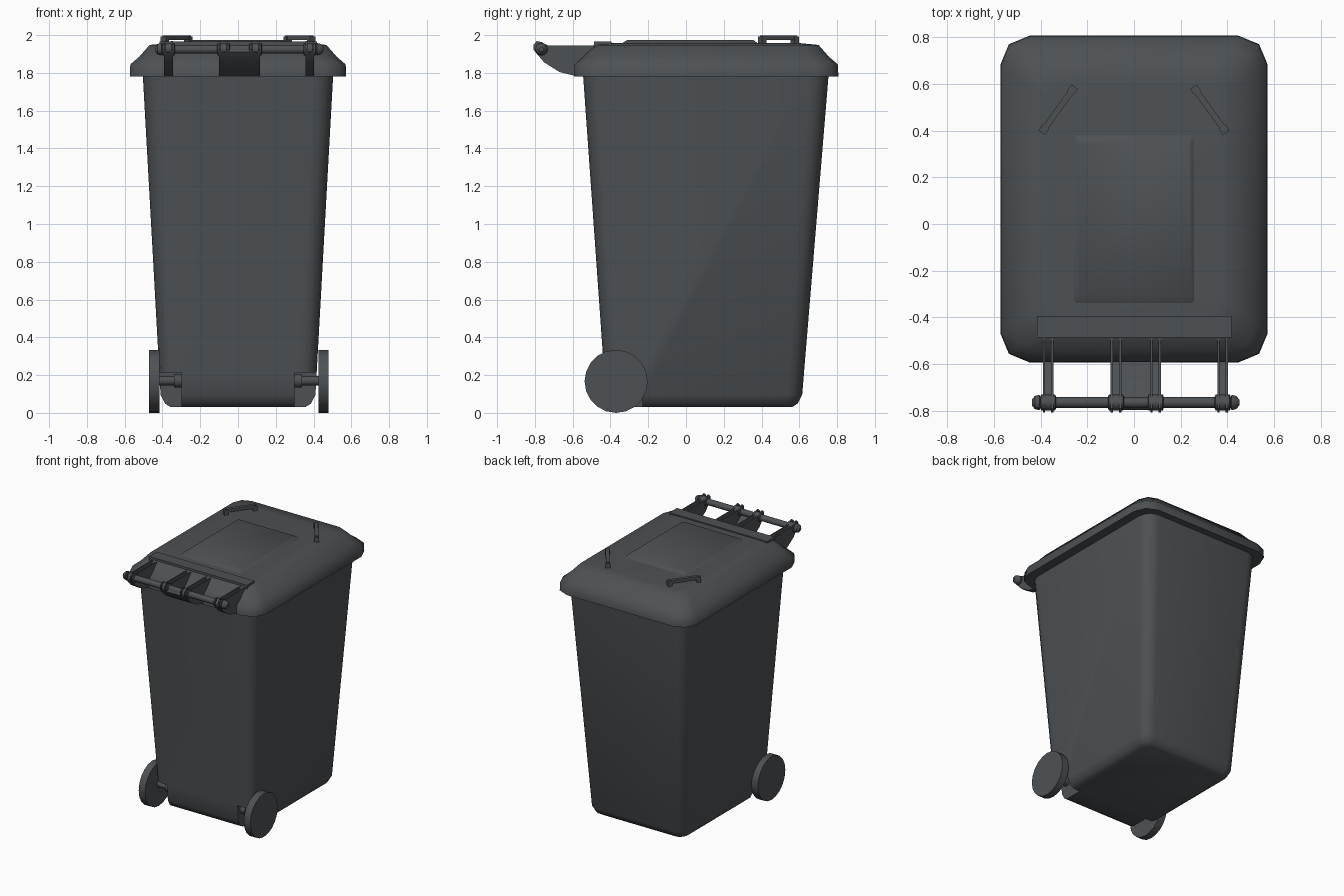
import bpy, bmesh, math
from mathutils import Vector, Matrix

if "Cube" in bpy.data.objects:
    bpy.data.objects.remove(bpy.data.objects["Cube"])

mat = bpy.data.materials.new("dark grey plastic")
mat.diffuse_color = (0.075, 0.083, 0.089, 1)
mat.use_nodes = True
mat.node_tree.nodes["Principled BSDF"].inputs["Base Color"].default_value = mat.diffuse_color


def finish(name, bm, angle=40):
    bmesh.ops.recalc_face_normals(bm, faces=bm.faces)
    me = bpy.data.meshes.new(name)
    bm.to_mesh(me)
    bm.free()
    ob = bpy.data.objects.new(name, me)
    bpy.context.collection.objects.link(ob)
    me.materials.append(mat)
    smooth(ob, angle)
    return ob


def smooth(ob, angle):
    bpy.ops.object.select_all(action='DESELECT')
    ob.select_set(True)
    bpy.context.view_layer.objects.active = ob
    bpy.ops.object.shade_smooth_by_angle(angle=math.radians(angle))


def ring(hx, y0, y1, r, z, n):
    pts = []
    corners = [(hx - r, y1 - r), (-hx + r, y1 - r), (-hx + r, y0 + r), (hx - r, y0 + r)]
    for i, (cx, cy) in enumerate(corners):
        for k in range(n + 1):
            a = math.pi / 2 * (i + k / n)
            pts.append((cx + r * math.cos(a), cy + r * math.sin(a), z))
    return pts


def loft(name, rings, angle=40):
    bm = bmesh.new()
    rows = [[bm.verts.new(p) for p in r] for r in rings]
    for a, b in zip(rows, rows[1:]):
        for i in range(len(a)):
            j = (i + 1) % len(a)
            bm.faces.new((a[i], a[j], b[j], b[i]))
    bm.faces.new(rows[0])
    bm.faces.new(rows[-1])
    return finish(name, bm, angle)


def extrude_yz(name, prof, x0, x1):
    return loft(name, [[(x, y, z) for y, z in prof] for x in (x0, x1)], 30)


def lathe_x(name, prof, y, z, n):
    # prof holds (x, radius) pairs
    return loft(name, [[(x, y + r * math.cos(2 * math.pi * k / n), z + r * math.sin(2 * math.pi * k / n))
                        for k in range(n)] for x, r in prof], 35)


def box(name, x0, x1, y0, y1, z0, z1):
    return extrude_yz(name, [(y0, z0), (y1, z0), (y1, z1), (y0, z1)], x0, x1)


# Tapered bin body with rounded base
body = loft("bin_body", [
    ring(0.355, -0.365, 0.56, 0.05, 0.03, 4),
    ring(0.385, -0.40, 0.59, 0.065, 0.048, 4),
    ring(0.41, -0.425, 0.615, 0.08, 0.095, 4),
    ring(0.504, -0.545, 0.755, 0.10, 1.79, 4)], 50)

# Wheel notches cut from the lower rear corners
for s in (-1, 1):
    cut = box("notch_cutter", min(s * 0.30, s * 0.6), max(s * 0.30, s * 0.6), -0.6, -0.23, -0.1, 0.215)
    m = body.modifiers.new("notch", 'BOOLEAN')
    m.operation = 'DIFFERENCE'
    m.object = cut
    bpy.context.view_layer.update()
    ev = body.evaluated_get(bpy.context.evaluated_depsgraph_get())
    new = bpy.data.meshes.new_from_object(ev)
    body.modifiers.clear()
    body.data = new
    bpy.data.objects.remove(cut)
smooth(body, 50)

# Lid shell: vertical rim, shoulder and nearly flat top
lid = []
for inset, z in ((0, 1.78), (0.003, 1.845), (0.05, 1.885), (0.105, 1.948), (0.2, 1.957)):
    lid.append(ring(0.573 - inset, -0.593 + inset, 0.807 - inset, 0.125 - inset * 0.3, z, 2))
loft("lid", lid, 55)
loft("lid_panel", [ring(0.262, -0.35, 0.39, 0.01, 1.95, 1),
                   ring(0.245, -0.31, 0.355, 0.01, 1.975, 1)], 50)
box("hinge_strip", -0.415, 0.418, -0.487, -0.395, 1.87, 1.965)

# Diagonal grab handles on the lid
for s, side in ((-1, "left"), (1, "right")):
    a, b = Vector((s * 0.39, 0.40, 0)), Vector((s * 0.26, 0.58, 0))
    ang = math.atan2(b.y - a.y, b.x - a.x)
    mid, half = (a + b) / 2, (b - a).length / 2
    bm = bmesh.new()
    for off, z, size in ((0, 1.987, (2 * half, 0.026, 0.024)),
                         (-half + 0.005, 1.968, (0.03, 0.034, 0.05)),
                         (half - 0.005, 1.968, (0.03, 0.034, 0.05))):
        mtx = (Matrix.Translation((mid.x, mid.y, z)) @ Matrix.Rotation(ang, 4, 'Z')
               @ Matrix.Translation((off, 0, 0)) @ Matrix.Diagonal((*size, 1)))
        bmesh.ops.create_cube(bm, size=1, matrix=mtx)
    finish(side + "_lid_handle", bm, 30)

# Rear hinge brackets: paired side plates joined by a curved lower web
lower = [(-0.798, 1.91), (-0.75, 1.855), (-0.67, 1.805), (-0.58, 1.782)]
plate = lower + [(-0.45, 1.80), (-0.42, 1.945), (-0.73, 1.945), (-0.765, 1.963),
                 (-0.79, 1.968), (-0.807, 1.95), (-0.808, 1.925)]
web = lower + [(y + 0.008, z + 0.015) for y, z in reversed(lower)]
bar_y, bar_z = -0.765, 1.925
for i, x in enumerate((-0.368, -0.077, 0.093, 0.38)):
    for s in (-1, 1):
        c = x + s * 0.018
        extrude_yz(f"bracket_plate_{i}", plate, c - 0.005, c + 0.005)
    extrude_yz(f"bracket_web_{i}", web, x - 0.018, x + 0.018)
    lathe_x(f"bar_collar_{i}", [(x - 0.034, 0.026), (x - 0.03, 0.034), (x + 0.03, 0.034), (x + 0.034, 0.026)],
            bar_y, bar_z, 12)
extrude_yz("centre_web", web, -0.06, 0.075)

# Hinge bar with tapered end caps
lathe_x("hinge_bar", [(-0.438, 0.012), (-0.425, 0.028), (-0.405, 0.033), (-0.402, 0.023), (0.415, 0.023),
                      (0.418, 0.033), (0.438, 0.028), (0.452, 0.012)], bar_y, bar_z, 12)

# Wheels with axle stubs and sleeves
for x0, x1, s, side in ((-0.47, -0.415, -1, "left"), (0.425, 0.48, 1, "right")):
    lathe_x(side + "_wheel", [(x0, 0.167), (x1, 0.167)], -0.37, 0.167, 20)
    lathe_x(side + "_axle", [(s * 0.29, 0.024), (s * 0.44, 0.024)], -0.37, 0.17, 12)
    lathe_x(side + "_axle_sleeve", [(s * 0.29, 0.036), (s * 0.34, 0.036)], -0.37, 0.17, 12)
